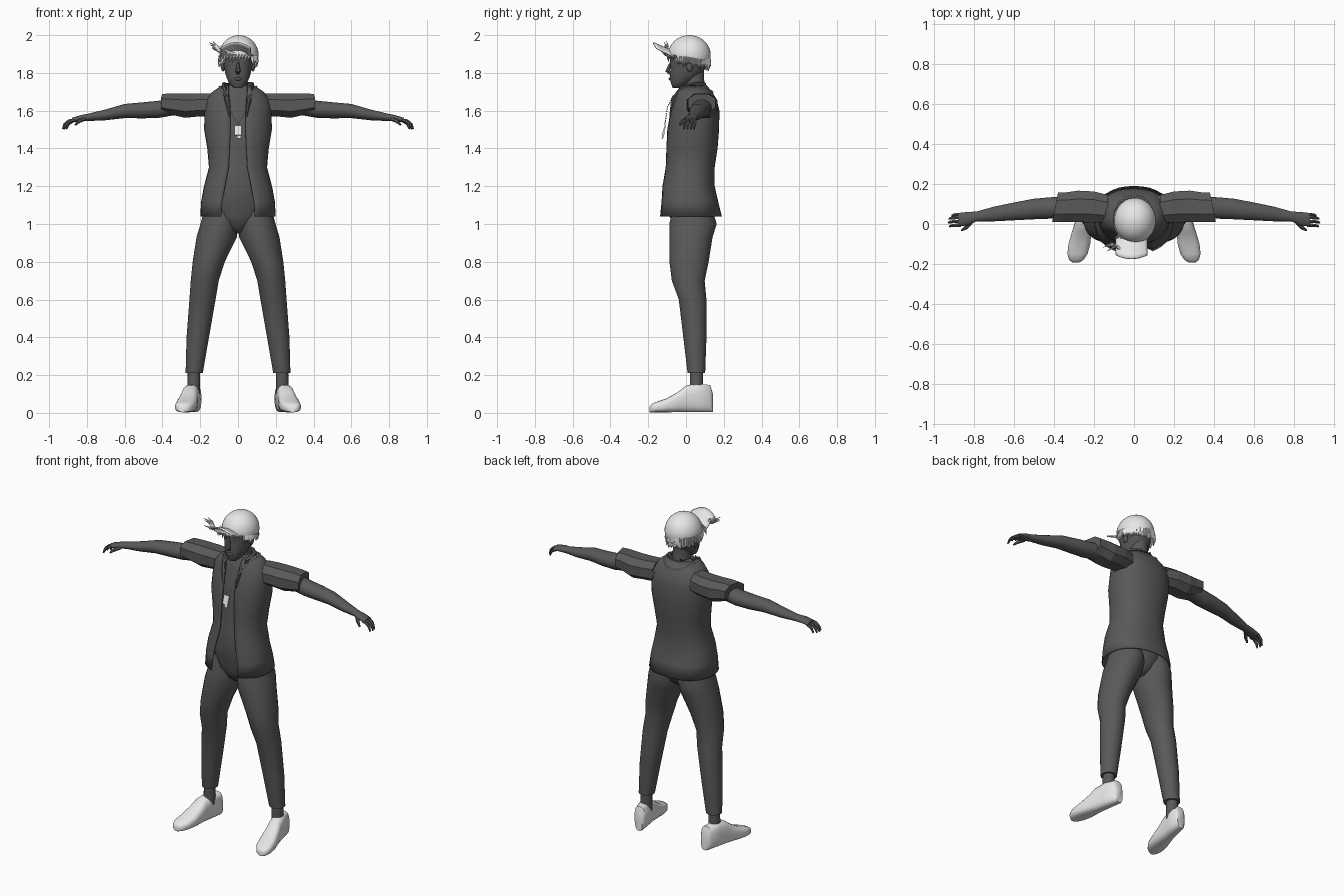
import bpy, bmesh, math, random
from math import sin, cos, pi
from mathutils import Vector, Matrix

random.seed(4)
if "Cube" in bpy.data.objects:
    bpy.data.objects.remove(bpy.data.objects["Cube"])


def material(name, value):
    mat = bpy.data.materials.new(name)
    mat.use_nodes = True
    colour = (value, value, value, 1)
    mat.diffuse_color = colour
    mat.node_tree.nodes["Principled BSDF"].inputs["Base Color"].default_value = colour
    return mat


DARK = material("charcoal grey", 0.1)
LIGHT = material("off white", 0.8)


def finish(name, bm, mat, smooth=50):
    bmesh.ops.recalc_face_normals(bm, faces=bm.faces)
    mesh = bpy.data.meshes.new(name)
    bm.to_mesh(mesh)
    bm.free()
    obj = bpy.data.objects.new(name, mesh)
    bpy.context.collection.objects.link(obj)
    mesh.materials.append(mat)
    if smooth:
        bpy.ops.object.select_all(action='DESELECT')
        obj.select_set(True)
        bpy.context.view_layer.objects.active = obj
        bpy.ops.object.shade_smooth_by_angle(angle=math.radians(smooth))
    return obj


def skin(bm, rings, closed=True):
    """Bridge equal rings of points with quads, capping closed ones."""
    rows = [[bm.verts.new(p) for p in ring] for ring in rings]
    n = len(rows[0])
    for a, b in zip(rows, rows[1:]):
        for i in range(n if closed else n - 1):
            j = (i + 1) % n
            bm.faces.new((a[i], a[j], b[j], b[i]))
    if closed:
        bm.faces.new(rows[0])
        bm.faces.new(rows[-1])


def power(v, e):
    return math.copysign(abs(v) ** e, v)


def loft(name, axis, rings, mat=DARK, side=1, sides=20, e=1.0, smooth=50):
    """Rings are (position, centre u, centre v, radius u, radius v)."""
    bm = bmesh.new()
    out = []
    for w, cu, cv, ru, rv in rings:
        ring = []
        for i in range(sides):
            a = 2 * pi * (i + 0.5) / sides
            u, v = cu + ru * power(sin(a), e), cv - rv * power(cos(a), e)
            x, y, z = {'z': (u, v, w), 'x': (w, u, v), 'y': (u, w, v)}[axis]
            ring.append((x * side, y, z))
        out.append(ring)
    skin(bm, out)
    return finish(name, bm, mat, smooth)


def add_tube(bm, pts, radii, sides=6, side=1, flat=1.0):
    pts = [Vector((x * side, y, z)) for x, y, z in pts]
    rings = []
    for i, p in enumerate(pts):
        t = (pts[min(i + 1, len(pts) - 1)] - pts[max(i - 1, 0)]).normalized()
        ref = Vector((0, 1, 0)) if abs(t.y) < 0.8 else Vector((1, 0, 0))
        u = t.cross(ref).normalized()
        v = t.cross(u)
        rings.append([p + radii[i] * (u * cos(a) + v * sin(a) * flat)
                      for a in (2 * pi * k / sides for k in range(sides))])
    skin(bm, rings)


def ball(name, centre, size, mat=DARK):
    bm = bmesh.new()
    bmesh.ops.create_uvsphere(bm, u_segments=16, v_segments=10, radius=1,
                              matrix=Matrix.Translation(centre) @ Matrix.Diagonal((*size, 1)))
    return finish(name, bm, mat)


# Jacket profile: height, centre y, half width, half depth, opening half width
JACKET = [(1.04, .02, .2, .17, .09), (1.12, .015, .195, .155, .085),
          (1.2, .01, .18, .142, .07), (1.3, .02, .154, .132, .05),
          (1.4, .03, .163, .137, .045), (1.5, .037, .18, .138, .04),
          (1.6, .047, .178, .13, .04), (1.66, .05, .17, .112, .045),
          (1.7, .042, .135, .096, .05), (1.735, .04, .085, .07, .05)]

# Open jacket shell
E = 0.88
rings = []
for z, cy, rx, ry, gap in JACKET:
    start = math.asin((gap / rx) ** (1 / E))
    angles = [start + (2 * pi - 2 * start) * i / 32 for i in range(33)]
    rings.append([(rx * power(sin(a), E), cy - ry * power(cos(a), E), z) for a in angles])
bm = bmesh.new()
skin(bm, rings, closed=False)
jacket = finish("jacket", bm, DARK)
shell = jacket.modifiers.new("thickness", 'SOLIDIFY')
shell.thickness = 0.006

# Shirt and hips under the jacket
shirt = [(z, 0, cy + .002, rx * .92, ry * .9) for z, cy, rx, ry, g in JACKET[2:]]
loft("shirt", 'z', [(.95, 0, .03, .03, .05), (.98, 0, .03, .075, .09),
                    (1.04, 0, .03, .15, .118), (1.12, 0, .025, .16, .122)] + shirt, sides=28)

# Neck and head
loft("neck", 'z', [(1.66, 0, .06, .065, .06), (1.72, 0, .05, .053, .052),
                   (1.78, 0, .04, .05, .055), (1.86, 0, .04, .05, .06)])
loft("head", 'z', [(1.72, 0, -.052, .02, .018), (1.735, 0, -.04, .04, .037),
                   (1.76, 0, -.022, .055, .062), (1.79, 0, -.005, .066, .082),
                   (1.82, 0, .01, .073, .092), (1.86, 0, .014, .08, .099),
                   (1.92, 0, .02, .085, .1)], sides=24, e=.9)
bm = bmesh.new()
add_tube(bm, [(0, -.078, 1.86), (0, -.09, 1.83), (0, -.098, 1.81), (0, -.084, 1.798)],
         [.006, .01, .014, .01])
finish("nose", bm, DARK)
ball("lips", (0, -.084, 1.768), (.02, .008, .008))

# Cap dome, trimmed on a slope that falls to the back
bm = bmesh.new()
bmesh.ops.create_uvsphere(bm, u_segments=32, v_segments=20, radius=1,
                          matrix=Matrix.Translation((.005, .018, 1.893))
                          @ Matrix.Diagonal((.104, .113, .107, 1)))
bmesh.ops.bisect_plane(bm, geom=bm.verts[:] + bm.edges[:] + bm.faces[:],
                       plane_co=(0, .02, 1.882), plane_no=(0, .15, 1), clear_inner=True)
finish("cap_dome", bm, LIGHT)

# Upturned brim
bm = bmesh.new()
rows = []
for j in range(6):
    t = j / 5
    row = []
    for i in range(13):
        s = i / 6 - 1
        x = -.012 + s * .08
        y = -.06 - .113 * t + .018 * s * s * t
        row.append((x, y, 1.915 + .048 * t - .03 * s * s))
    rows.append(row)
skin(bm, rows, closed=False)
brim = finish("cap_brim", bm, LIGHT)
brim.modifiers.new("thickness", 'SOLIDIFY').thickness = 0.007

# Hair hanging below the cap, round the sides and back
bm = bmesh.new()
for i in range(46):
    a = pi * (.3 + 1.4 * i / 45)
    back = max(0, -cos(a))
    drop = random.uniform(.03, .05) + .025 * back
    out = random.uniform(.99, 1.1)
    x, y = sin(a), -cos(a)
    add_tube(bm, [(x * .094, .018 + y * .104, 1.89),
                  (x * .098, .018 + y * .108, 1.885 - drop * .6),
                  (x * .094 * out, .018 + y * .1 * out, 1.882 - drop)],
             [.011, .011, .001], sides=5, flat=.7)
finish("back_hair", bm, LIGHT, 40)

# Swept tuft and short fringe under the brim
bm = bmesh.new()
for i in range(7):
    k = i / 6
    add_tube(bm, [(.01 - .03 * k, -.085, 1.9), (-.05 - .02 * k, -.11 - .02 * k, 1.9 + .02 * k),
                  (-.1 - .01 * k, -.115 + .02 * k, 1.915 + .025 * k),
                  (-.13 - .025 * random.random(), -.1 - .04 * random.random(), 1.93 + .04 * k)],
             [.008, .01, .008, .001], sides=5, flat=.6)
for i in range(10):
    x = -.075 + .016 * i
    y = -.083 + 5 * x * x
    add_tube(bm, [(x, y, 1.91), (x - .008, y - .016, 1.89),
                  (x - .02, y - .01, random.uniform(1.855, 1.875))],
             [.009, .009, .001], sides=5, flat=.6)
finish("front_hair", bm, LIGHT, 40)

# Bead chain, draped over the shoulders and mirrored
half = [Vector(p) for p in [(0, -.112, 1.53), (.022, -.107, 1.56), (.045, -.098, 1.62),
                            (.066, -.07, 1.675), (.09, -.01, 1.72), (.1, .05, 1.728),
                            (.08, .105, 1.72), (.045, .135, 1.705), (0, .146, 1.695)]]
bm = bmesh.new()
for side in (1, -1):
    for a, b in zip(half, half[1:]):
        count = max(2, round((b - a).length / .014))
        for i in range(count):
            p = a.lerp(b, i / count)
            bmesh.ops.create_icosphere(bm, subdivisions=1, radius=.0045,
                                       matrix=Matrix.Translation((p.x * side, p.y, p.z)))
finish("bead_chain", bm, LIGHT)
bm = bmesh.new()
for centre, size in [((0, -.117, 1.495), (.036, .008, .055)), ((.005, -.121, 1.468), (.02, .008, .035))]:
    bmesh.ops.create_cube(bm, size=1, matrix=Matrix.Translation(centre)
                          @ Matrix.Rotation(-.3, 4, 'X') @ Matrix.Diagonal((*size, 1)))
finish("pendant", bm, LIGHT, 0)

for side, word in ((1, "left"), (-1, "right")):
    # Lapel and ear
    bm = bmesh.new()
    add_tube(bm, [(.03, .1, 1.74), (.075, .06, 1.74), (.072, -.02, 1.72),
                  (.058, -.068, 1.66), (.045, -.085, 1.57)],
             [.01, .012, .013, .013, .004], side=side)
    finish(word + "_lapel", bm, DARK)
    ball(word + "_ear", (.08 * side, .02, 1.835), (.01, .018, .028))

    # Trouser leg and ankle
    loft(word + "_trouser_leg", 'z',
         [(1.1, .085, .035, .09, .1), (1.0, .1, .037, .1, .127), (.93, .113, .026, .108, .116),
          (.8, .155, .016, .086, .105), (.7, .176, .012, .075, .088),
          (.6, .188, .035, .07, .074), (.4, .213, .047, .06, .062),
          (.21, .232, .055, .046, .047)], side=side)
    loft(word + "_ankle", 'z', [(.1, .235, .055, .034, .036), (.24, .233, .055, .033, .035)],
         side=side, sides=14)

    # Shoe: position, half width and height from heel to toe, toes turned out
    shoe = [(.142, .024, .1), (.128, .036, .145), (.06, .042, .153), (0, .044, .142),
            (-.04, .049, .11), (-.1, .055, .075), (-.15, .051, .058), (-.18, .036, .045),
            (-.192, .018, .03)]
    loft(word + "_shoe", 'y', [(y, .235 + (.1 - y) * .19, h / 2 + .003, w, h / 2)
                               for y, w, h in shoe], LIGHT, side, e=.7)

    # Arm with palm
    loft(word + "_arm", 'x',
         [(.12, .085, 1.63, .06, .05), (.3, .085, 1.63, .055, .048), (.42, .08, 1.607, .054, .046),
          (.5, .075, 1.602, .052, .043), (.6, .063, 1.598, .045, .038),
          (.7, .05, 1.578, .037, .029), (.79, .037, 1.565, .025, .02),
          (.83, .027, 1.56, .034, .017), (.88, .021, 1.55, .034, .012)], side=side)

    # Curled fingers and thumb
    bm = bmesh.new()
    for y, reach in ((-.006, -.006), (.013, 0), (.032, -.004), (.048, -.018)):
        add_tube(bm, [(.865, y, 1.55), (.895 + reach, y, 1.545), (.917 + reach, y - .003, 1.528),
                      (.927 + reach, y - .006, 1.503)], [.009, .009, .008, .005], side=side)
    add_tube(bm, [(.815, .01, 1.556), (.84, -.018, 1.545), (.862, -.032, 1.525)],
             [.011, .01, .005], side=side)
    finish(word + "_fingers", bm, DARK)

    # Wide faceted sleeve with a slanted cuff
    sleeve = loft(word + "_sleeve", 'x',
                  [(.13, .075, 1.63, .075, .065), (.2, .085, 1.63, .083, .064),
                   (.28, .088, 1.626, .084, .068), (.35, .084, 1.635, .08, .06),
                   (.395, .084, 1.64, .078, .052)],
                  side=side, sides=8, e=.85, smooth=0)
    for v in sleeve.data.vertices:
        if abs(v.co.x) > .34:
            v.co.x -= side * .2 * (v.co.y - .08)
